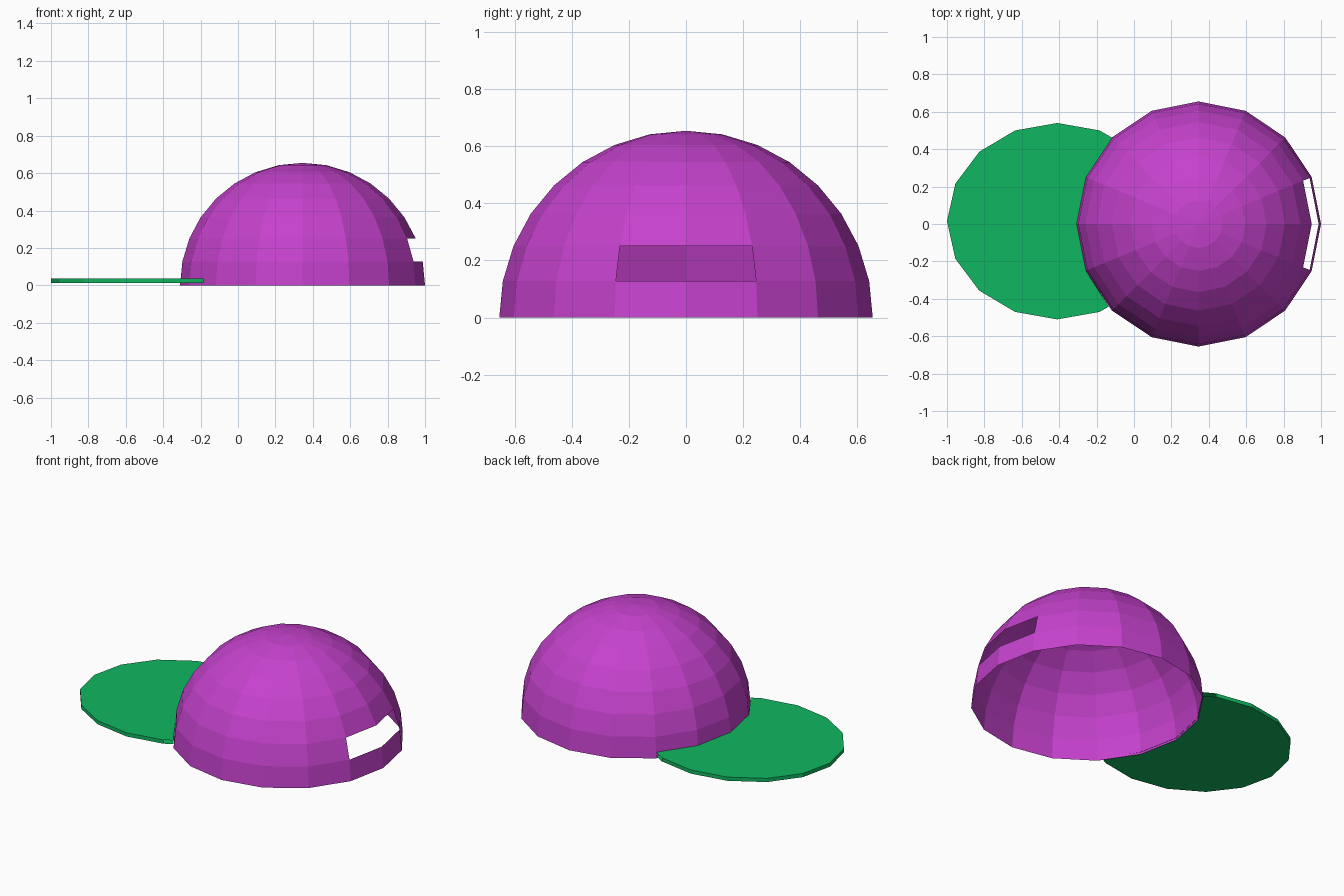
import bpy, bmesh, math

if "Cube" in bpy.data.objects:
    bpy.data.objects.remove(bpy.data.objects["Cube"])

R, CX = 0.655, 0.345          # crown radius and centre
SEG = 16


def make_object(name, bm, color):
    mesh = bpy.data.meshes.new(name)
    bm.to_mesh(mesh)
    bm.free()
    mat = bpy.data.materials.new(name + "_color")
    mat.diffuse_color = (*color, 1)
    mat.use_nodes = True
    mat.node_tree.nodes["Principled BSDF"].inputs["Base Color"].default_value = mat.diffuse_color
    mesh.materials.append(mat)
    obj = bpy.data.objects.new(name, mesh)
    bpy.context.collection.objects.link(obj)
    return obj


# Crown: open upper half of a low-poly sphere
bm = bmesh.new()
bmesh.ops.create_uvsphere(bm, u_segments=SEG, v_segments=16, radius=R)
bmesh.ops.delete(bm, geom=[v for v in bm.verts if v.co.z < -0.01], context='VERTS')

# Strap opening: remove two faces of the second row at the back of the head
gap = []
for f in bm.faces:
    c = f.calc_center_median()
    if 0.15 < c.z < 0.22 and c.x > 0 and abs(math.atan2(c.y, c.x)) < math.radians(20):
        gap.append(f)
bmesh.ops.delete(bm, geom=gap, context='FACES')
bmesh.ops.translate(bm, verts=bm.verts[:], vec=(CX, 0, 0))
make_object("crown", bm, (0.56, 0.054, 0.61))

# Brim: thin oval plate whose inner edge follows the crown
outer = []
for k in range(3, 14):
    a = k * math.tau / SEG
    outer.append((-0.41 + 0.59 * math.cos(a), 0.015 + 0.525 * math.sin(a)))
inner = [(-0.135, -0.442)]
for k in (9, 8, 7, 6):
    a = k * math.tau / SEG
    inner.append((CX + 0.652 * math.cos(a), 0.652 * math.sin(a)))

bm = bmesh.new()
loops = []
for z in (0.013, 0.036):
    loops.append([bm.verts.new((x, y, z)) for x, y in outer + inner])
bottom, top = loops
bm.faces.new(top)
bm.faces.new(bottom[::-1])
# Rim wall only along the outside; the seam against the crown stays open
for i in range(len(outer) - 1):
    bm.faces.new((bottom[i], bottom[i + 1], top[i + 1], top[i]))
make_object("brim", bm, (0.005, 0.47, 0.115))
